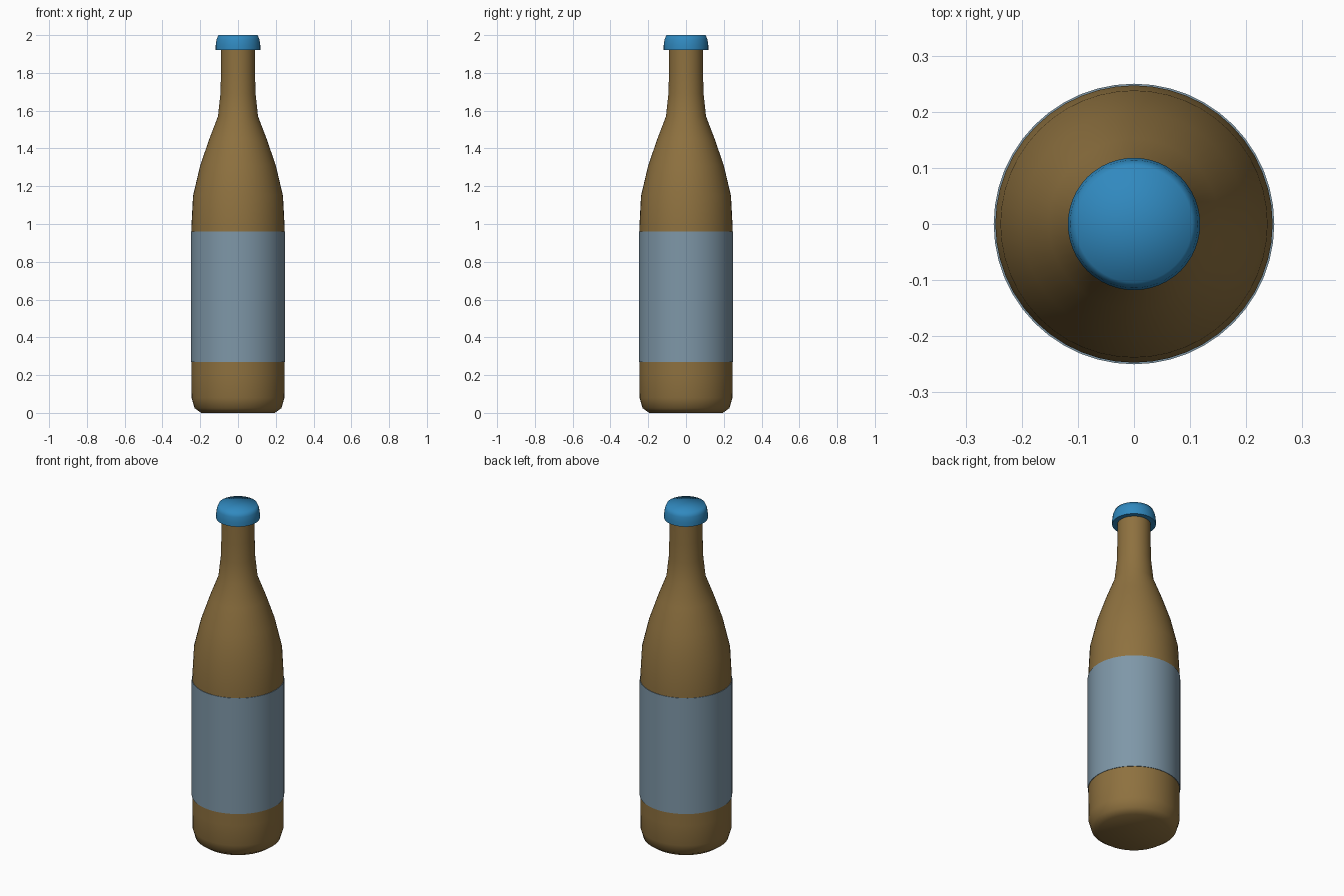
import bpy, bmesh, math

if "Cube" in bpy.data.objects:
    bpy.data.objects.remove(bpy.data.objects["Cube"])

SIDES = 48


def material(name, rgb):
    m = bpy.data.materials.new(name)
    m.diffuse_color = (*rgb, 1)
    m.use_nodes = True
    m.node_tree.nodes["Principled BSDF"].inputs["Base Color"].default_value = m.diffuse_color
    return m


def lathe(name, profile, mat, angle=60):
    """Revolve (radius, z) points around z; radius 0 becomes a pole."""
    bm = bmesh.new()
    verts = [bm.verts.new((r, 0, z)) for r, z in profile]
    edges = [bm.edges.new(pair) for pair in zip(verts, verts[1:])]
    bmesh.ops.spin(bm, geom=verts + edges, cent=(0, 0, 0), axis=(0, 0, 1),
                   angle=math.tau, steps=SIDES, use_merge=True)
    bmesh.ops.remove_doubles(bm, verts=bm.verts, dist=1e-5)
    bmesh.ops.recalc_face_normals(bm, faces=bm.faces)
    mesh = bpy.data.meshes.new(name)
    bm.to_mesh(mesh)
    bm.free()
    obj = bpy.data.objects.new(name, mesh)
    bpy.context.collection.objects.link(obj)
    mesh.materials.append(mat)
    bpy.ops.object.select_all(action='DESELECT')
    obj.select_set(True)
    bpy.context.view_layer.objects.active = obj
    bpy.ops.object.shade_smooth_by_angle(angle=math.radians(angle))
    return obj


glass = material("brown_glass", (0.27, 0.165, 0.05))
paper = material("label_paper", (0.21, 0.31, 0.39))
metal = material("blue_cap", (0.03, 0.25, 0.52))

# Glass: rounded base, straight body, curved shoulder, narrow neck
lathe("bottle", [(0, 0), (0.195, 0), (0.23, 0.025), (0.246, 0.08), (0.247, 0.2),
                 (0.247, 0.98), (0.238, 1.15), (0.2, 1.31), (0.152, 1.45),
                 (0.106, 1.57), (0.093, 1.69), (0.09, 1.8), (0.09, 1.95),
                 (0, 1.95)], glass)

# Label: thin sleeve around the body, closed against the glass
lathe("label", [(0.246, 0.27), (0.25, 0.27), (0.25, 0.96), (0.246, 0.96)], paper)

# Cap: rounded upper edge, flat underside lip
lathe("cap", [(0.088, 1.92), (0.118, 1.92), (0.118, 1.945), (0.114, 1.975),
              (0.104, 2.0), (0, 2.0)], metal, 80)
